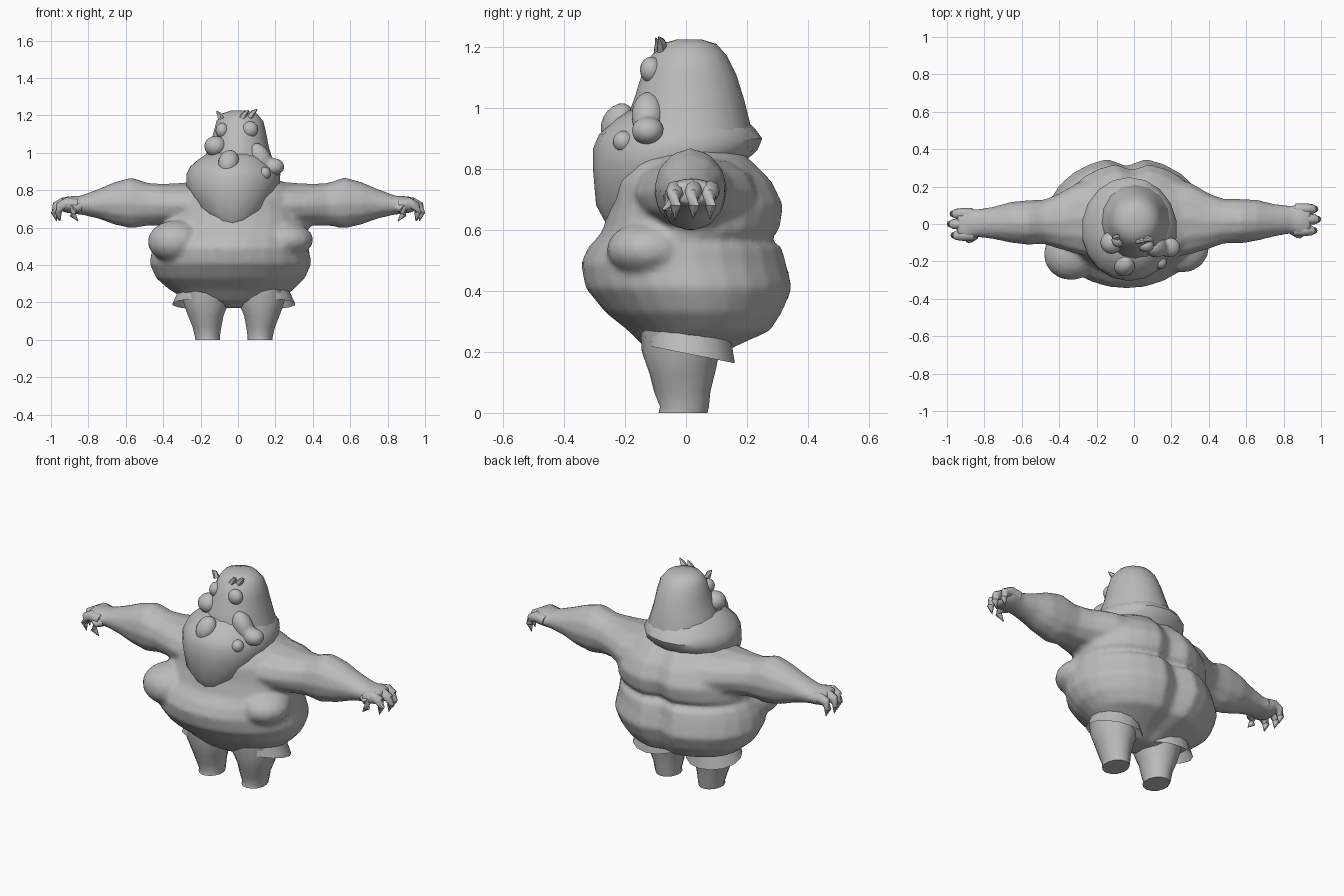
import bpy, bmesh, math
from mathutils import Vector, Matrix

skin = bpy.data.materials.new("plain grey")
skin.diffuse_color = (0.5, 0.5, 0.5, 1)


def finish(name, bm, angle=40):
    bmesh.ops.recalc_face_normals(bm, faces=bm.faces)
    me = bpy.data.meshes.new(name)
    bm.to_mesh(me)
    bm.free()
    me.materials.append(skin)
    ob = bpy.data.objects.new(name, me)
    bpy.context.collection.objects.link(ob)
    bpy.ops.object.select_all(action='DESELECT')
    ob.select_set(True)
    bpy.context.view_layer.objects.active = ob
    bpy.ops.object.shade_smooth_by_angle(angle=math.radians(angle))
    return ob


def merge(name, obs, voxel, rounds):
    """Fuse overlapping parts into one soft skin."""
    bpy.ops.object.select_all(action='DESELECT')
    for ob in obs:
        ob.select_set(True)
    bpy.context.view_layer.objects.active = obs[0]
    bpy.ops.object.join()
    ob = obs[0]
    ob.name = name
    m = ob.modifiers.new("fuse", 'REMESH')
    m.mode, m.voxel_size, m.use_smooth_shade = 'VOXEL', voxel, True
    m = ob.modifiers.new("soften", 'SMOOTH')
    m.factor, m.iterations = 0.5, rounds
    return ob


def skin_rings(name, rings, angle=40, caps=True):
    """Bridge a list of equal point loops into a surface."""
    bm = bmesh.new()
    loops = [[bm.verts.new(p) for p in r] for r in rings]
    n = len(loops[0])
    for a, b in zip(loops, loops[1:]):
        for i in range(n):
            j = (i + 1) % n
            bm.faces.new((a[i], a[j], b[j], b[i]))
    if caps:
        bm.faces.new(loops[0])
        bm.faces.new(loops[-1])
    return finish(name, bm, angle)


def stack(name, rows, n=20, groove=0.0, angle=40, caps=True):
    """Rows: z, x min, x max, y front, y back, forward tilt of the ring."""
    rings = []
    for z, x0, x1, y0, y1, tilt in rows:
        ring = []
        for i in range(n):
            t = 2 * math.pi * i / n + math.pi / 2
            x = (x0 + x1) / 2 + (x1 - x0) / 2 * math.cos(t)
            y = (y0 + y1) / 2 + (y1 - y0) / 2 * math.sin(t)
            if i == 0:
                y -= groove * (y1 - y0)
            ring.append((x, y, z + tilt * y))
        rings.append(ring)
    return skin_rings(name, rings, angle, caps)


def tube(name, pts, n=8, angle=50):
    """Pts: x, y, z, radius along a bent path."""
    ps = [Vector(p[:3]) for p in pts]
    rings = []
    for i, p in enumerate(ps):
        d = ps[min(i + 1, len(ps) - 1)] - ps[max(i - 1, 0)]
        q = d.to_track_quat('Z', 'Y')
        r = pts[i][3]
        rings.append([p + q @ Vector((r * math.cos(2 * math.pi * k / n),
                                      r * math.sin(2 * math.pi * k / n), 0)) for k in range(n)])
    return skin_rings(name, rings, angle)


def blob(name, loc, size, rot=(0, 0, 0), n=16):
    bm = bmesh.new()
    bmesh.ops.create_uvsphere(bm, u_segments=n, v_segments=n // 2 + 2, radius=1)
    turn = Matrix.Rotation(rot[0], 4, 'X') @ Matrix.Rotation(rot[1], 4, 'Y') @ Matrix.Rotation(rot[2], 4, 'Z')
    bm.transform(Matrix.Translation(loc) @ turn @ Matrix.Diagonal((*size, 1)))
    return finish(name, bm)


# Fat torso with a back groove and a crease between the rolls
torso = stack("torso", [
    (0.17, -0.12, 0.06, -0.06, 0.08, 0),
    (0.21, -0.27, 0.22, -0.13, 0.15, 0),
    (0.27, -0.37, 0.30, -0.19, 0.285, 0),
    (0.33, -0.44, 0.36, -0.265, 0.325, 0),
    (0.41, -0.475, 0.395, -0.33, 0.36, 0),
    (0.49, -0.46, 0.38, -0.345, 0.34, 0),
    (0.545, -0.435, 0.375, -0.32, 0.325, 0),
    (0.565, -0.42, 0.37, -0.30, 0.275, 0),
    (0.595, -0.41, 0.38, -0.275, 0.315, 0),
    (0.68, -0.39, 0.37, -0.25, 0.33, 0),
    (0.76, -0.35, 0.34, -0.24, 0.29, 0),
    (0.82, -0.30, 0.30, -0.20, 0.23, 0),
    (0.87, -0.18, 0.18, -0.14, 0.17, 0)], n=26, groove=0.07)

# Sagging chest
body = [torso, blob("left_breast", (-0.33, -0.155, 0.525), (0.155, 0.145, 0.115), (0, 0, 0.4)),
        blob("right_breast", (0.25, -0.115, 0.535), (0.155, 0.145, 0.095), (0, 0, -0.4))]

# Jowls, hanging chin and neck roll
stack("jowls", [
    (0.695, -0.165, 0.11, -0.26, 0.12, 0.30),
    (0.77, -0.25, 0.19, -0.295, 0.20, 0.30),
    (0.835, -0.28, 0.225, -0.305, 0.235, 0.12),
    (0.885, -0.28, 0.23, -0.305, 0.25, 0.06),
    (0.925, -0.26, 0.21, -0.285, 0.225, 0.04),
    (0.965, -0.215, 0.175, -0.23, 0.19, 0),
    (1.00, -0.16, 0.14, -0.175, 0.16, 0)], n=18, angle=50)

# Egg-shaped head
stack("head", [
    (0.88, -0.20, 0.21, -0.20, 0.22, 0),
    (0.95, -0.19, 0.19, -0.20, 0.21, 0),
    (1.03, -0.155, 0.165, -0.17, 0.19, 0),
    (1.11, -0.13, 0.15, -0.145, 0.165, 0),
    (1.17, -0.115, 0.135, -0.115, 0.135, 0),
    (1.21, -0.085, 0.10, -0.08, 0.10, 0),
    (1.225, -0.04, 0.05, -0.03, 0.05, 0)], n=16)

# Face: bulging eyes, tongue, nose and lip lumps
blob("right_eye", (0.065, -0.115, 1.125), (0.042, 0.036, 0.043))
blob("left_eye", (-0.12, -0.10, 1.035), (0.06, 0.06, 0.055))
blob("left_brow", (-0.085, -0.085, 1.12), (0.035, 0.04, 0.04))
blob("tongue", (-0.05, -0.225, 0.95), (0.055, 0.05, 0.07), (-0.5, 0.25, 0))
blob("lip_lump", (0.14, -0.205, 0.89), (0.035, 0.035, 0.035))
merge("nose", [blob("nose_tip", (0.19, -0.125, 0.925), (0.06, 0.055, 0.047)),
               blob("nose_bridge", (0.12, -0.125, 0.975), (0.055, 0.055, 0.085), (0, -0.5, 0))], 0.01, 6)

# Hair tufts
for i, (x, y, z, dx) in enumerate([(0.02, -0.09, 1.185, 0.04), (0.06, -0.08, 1.19, 0.045),
                                   (-0.09, -0.07, 1.18, -0.025)]):
    tube(f"hair_tuft_{i}", [(x, y, z, 0.018), (x + dx / 2, y, z + 0.028, 0.014),
                            (x + dx, y - 0.01, z + 0.045, 0.001)], n=5)

# Arms and palms: x, y front, y back, z low, z high
arm = [(0.15, -0.19, 0.25, 0.60, 0.85), (0.30, -0.165, 0.225, 0.60, 0.84), (0.40, -0.135, 0.165, 0.61, 0.835),
       (0.48, -0.105, 0.135, 0.61, 0.84), (0.57, -0.105, 0.135, 0.595, 0.87), (0.66, -0.09, 0.13, 0.615, 0.845),
       (0.74, -0.07, 0.11, 0.645, 0.81), (0.82, -0.055, 0.10, 0.665, 0.78), (0.85, -0.055, 0.10, 0.67, 0.77),
       (0.90, -0.075, 0.11, 0.675, 0.77), (0.945, -0.055, 0.095, 0.685, 0.76)]


def limb(name, rows, s, shift, n=12):
    rings = []
    for x, y0, y1, z0, z1 in rows:
        dy = shift * max(0, (x - 0.4) / 0.6)
        rings.append([(s * x, dy + (y0 + y1) / 2 + (y1 - y0) / 2 * math.cos(a),
                       (z0 + z1) / 2 + (z1 - z0) / 2 * math.sin(a))
                      for a in (2 * math.pi * k / n for k in range(n))])
    return skin_rings(name, rings)


for s, side, shift in ((1, "right", 0.0), (-1, "left", -0.025)):
    body.append(limb(side + "_arm", arm, s, shift))
    # Clawed fingers that hook downward
    for i, (y, reach) in enumerate([(-0.035, 0.96), (0.025, 0.98), (0.08, 0.965)]):
        y += shift
        tube(f"{side}_finger_{i}", [(s * (reach - 0.10), y, 0.722, 0.03), (s * (reach - 0.045), y, 0.732, 0.03),
                                    (s * (reach - 0.01), y, 0.715, 0.026), (s * (reach + 0.002), y, 0.68, 0.019),
                                    (s * (reach - 0.01), y, 0.635, 0.002)], n=8)
    tube(side + "_thumb", [(s * 0.85, shift - 0.03, 0.71, 0.028), (s * 0.885, shift - 0.055, 0.70, 0.025),
                           (s * 0.885, shift - 0.06, 0.67, 0.018), (s * 0.855, shift - 0.055, 0.635, 0.002)], n=8)
merge("body", body, 0.014, 4)

# Legs and flared shorts
for s, side, c in ((1, "right", 0.12), (-1, "left", -0.165)):
    def row(z, inner, outer, y0, y1, tilt=0):
        xs = sorted((c - s * inner, c + s * outer))
        return (z, xs[0], xs[1], y0, y1, tilt)

    stack(side + "_leg", [row(0, 0.07, 0.065, -0.09, 0.07), row(0.02, 0.07, 0.068, -0.085, 0.075),
                          row(0.07, 0.078, 0.08, -0.105, 0.08), row(0.13, 0.09, 0.105, -0.12, 0.095),
                          row(0.20, 0.12, 0.13, -0.145, 0.11), row(0.30, 0.12, 0.14, -0.15, 0.15)], n=14)
    stack(side + "_shorts_cuff", [row(0.195, 0.125, 0.188, -0.125, 0.16, -0.2),
                                  row(0.285, 0.11, 0.145, -0.13, 0.14, 0.05)], n=14, angle=30, caps=False)
